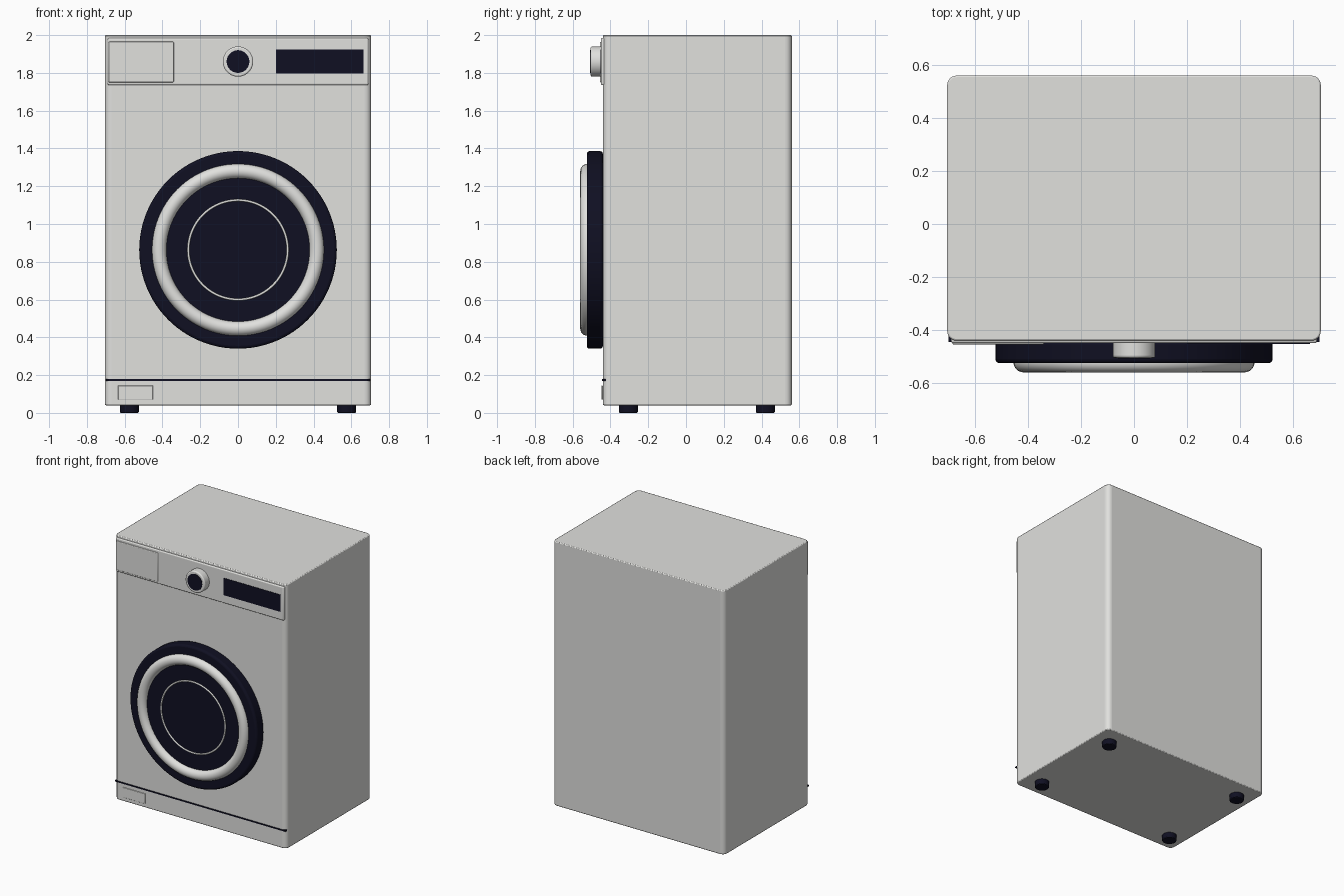
import bpy
import math

if "Cube" in bpy.data.objects:
    bpy.data.objects.remove(bpy.data.objects["Cube"])


def material(name, colour):
    mat = bpy.data.materials.new(name)
    mat.use_nodes = True
    mat.diffuse_color = colour
    mat.node_tree.nodes["Principled BSDF"].inputs["Base Color"].default_value = colour
    return mat


WHITE = material("warm white enamel", (0.75, 0.75, 0.73, 1))
DARK = material("dark navy plastic", (0.005, 0.005, 0.016, 1))


def finish(name, mat, bevel=0.0, segments=3):
    obj = bpy.context.object
    obj.name = name
    obj.data.materials.append(mat)
    if bevel:
        mod = obj.modifiers.new("rounded edges", "BEVEL")
        mod.width = bevel
        mod.segments = segments
        mod.limit_method = "ANGLE"
        mod.angle_limit = math.radians(40)
    bpy.ops.object.shade_smooth_by_angle(angle=math.radians(35))
    return obj


def box(name, mat, x, y, z, bevel=0.0):
    """Box spanning the given (low, high) ranges."""
    spans = (x, y, z)
    bpy.ops.mesh.primitive_cube_add(size=1, location=[sum(s) / 2 for s in spans])
    bpy.context.object.scale = [s[1] - s[0] for s in spans]
    bpy.ops.object.transform_apply(location=False, rotation=False, scale=True)
    return finish(name, mat, bevel)


def disc(name, mat, radius, y, z, x=0.0, bevel=0.0):
    """Round part facing the front."""
    bpy.ops.mesh.primitive_cylinder_add(
        vertices=96, radius=radius, depth=y[1] - y[0],
        location=(x, sum(y) / 2, z), rotation=(math.pi / 2, 0, 0))
    return finish(name, mat, bevel)


def ring(name, mat, major, minor, y, z):
    bpy.ops.mesh.primitive_torus_add(
        major_radius=major, minor_radius=minor, major_segments=96,
        minor_segments=24, location=(0, y, z), rotation=(math.pi / 2, 0, 0))
    bpy.ops.object.shade_smooth()
    return finish(name, mat)


FRONT = -0.44

# Cabinet: upright edges rounded wide, top and bottom rims only eased
cabinet = box("cabinet", WHITE, (-0.705, 0.705), (FRONT, 0.56), (0.04, 2.0))
weights = cabinet.data.attributes.new("bevel_weight_edge", "FLOAT", "EDGE")
for edge in cabinet.data.edges:
    a, b = (cabinet.data.vertices[i].co for i in edge.vertices)
    weights.data[edge.index].value = 1.0 if abs(a.z - b.z) > 1 else 0.0
upright = cabinet.modifiers.new("upright edges", "BEVEL")
upright.limit_method = "WEIGHT"
upright.width = 0.035
upright.segments = 6
rim = cabinet.modifiers.new("rim edges", "BEVEL")
rim.limit_method = "ANGLE"
rim.angle_limit = math.radians(60)
rim.width = 0.006
rim.segments = 2

# Control panel
box("control_panel", WHITE, (-0.69, 0.69), (-0.45, FRONT + 0.02), (1.735, 1.985), 0.008)
box("detergent_drawer", WHITE, (-0.685, -0.34), (-0.455, FRONT), (1.75, 1.965), 0.005)
box("display", DARK, (0.2, 0.665), (-0.453, -0.445), (1.797, 1.924))
disc("dial", WHITE, 0.08, (-0.505, FRONT), 1.86, bevel=0.008)
disc("dial_face", DARK, 0.06, (-0.508, -0.5), 1.86)

# Round door
DOOR_Z = 0.863
disc("door_frame", DARK, 0.523, (-0.525, FRONT), DOOR_Z, bevel=0.015)
ring("door_ring", WHITE, 0.417, 0.038, -0.522, DOOR_Z)
ring("glass_trim", WHITE, 0.263, 0.006, -0.525, DOOR_Z)

# Plinth seam and filter hatch
box("plinth_seam", DARK, (-0.7, 0.7), (-0.445, FRONT + 0.03), (0.17, 0.179))
box("filter_hatch", WHITE, (-0.635, -0.45), (-0.447, FRONT), (0.07, 0.145), 0.004)

# Feet
for x, side in ((0.575, "left"), (-0.575, "right")):
    for y, end in ((-0.305, "front"), (0.42, "back")):
        bpy.ops.mesh.primitive_cylinder_add(
            vertices=32, radius=0.05, depth=0.05, location=(x, y, 0.025))
        finish(f"{end}_{side}_foot", DARK, 0.005, 2)
